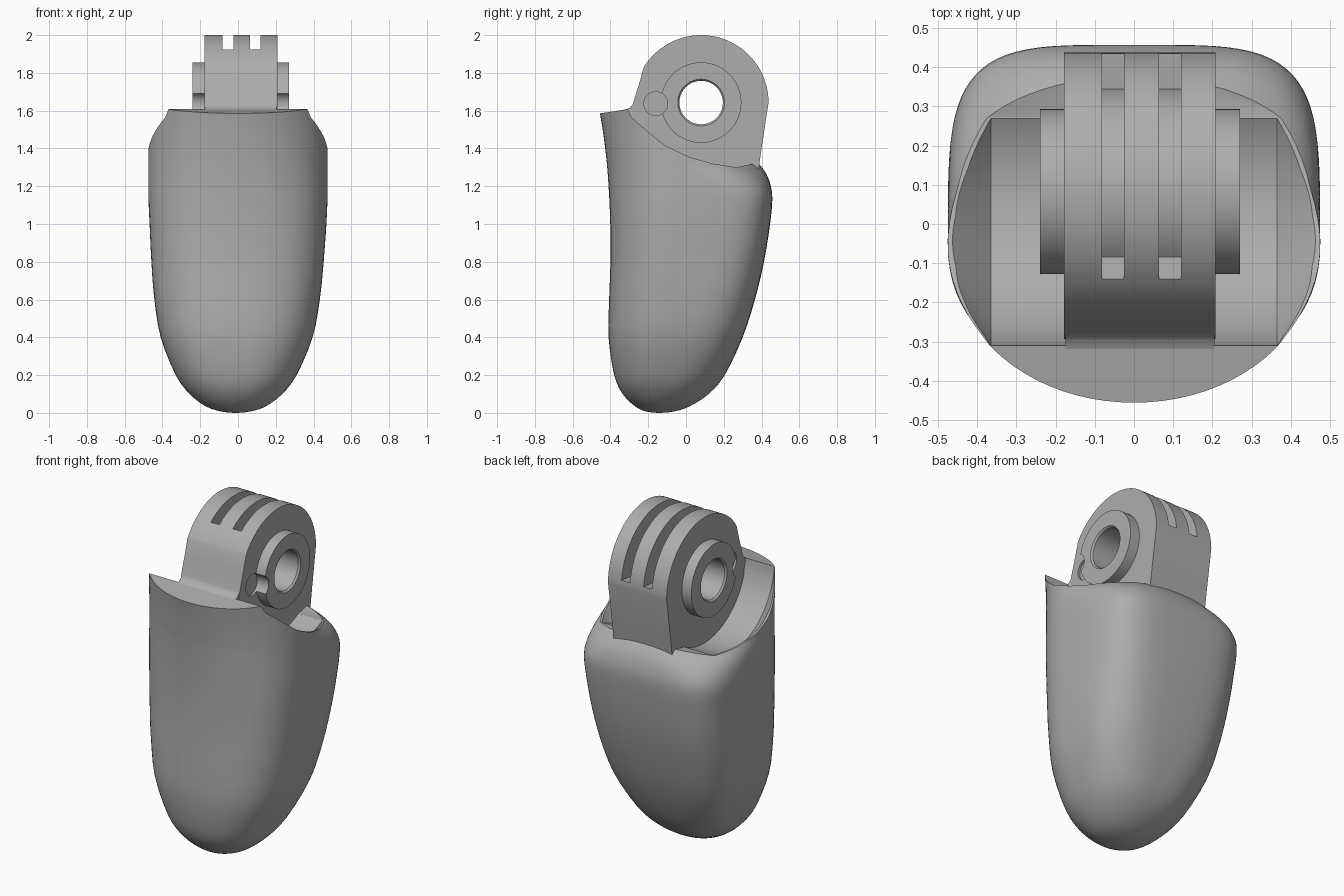
import bpy, bmesh
from math import sin, cos, pi, radians
from mathutils import Vector

cube = bpy.data.objects.get("Cube")
if cube:
    bpy.data.objects.remove(cube, do_unlink=True)

# One plain grey for the whole part
GREY = (0.42, 0.42, 0.42, 1)
mat = bpy.data.materials.new("plain grey")
mat.use_nodes = True
mat.diffuse_color = GREY
mat.node_tree.nodes["Principled BSDF"].inputs["Base Color"].default_value = GREY

PIVOT_Y, PIVOT_Z = 0.08, 1.643
MID_X = 0.015
SEG = 80


def loft(name, rings):
    """Skin a list of closed rings and cap both ends."""
    bm = bmesh.new()
    loops = [[bm.verts.new(p) for p in ring] for ring in rings]
    for a, b in zip(loops, loops[1:]):
        for i in range(len(a)):
            j = (i + 1) % len(a)
            bm.faces.new((a[i], a[j], b[j], b[i]))
    bm.faces.new(loops[0])
    bm.faces.new(loops[-1])
    bmesh.ops.recalc_face_normals(bm, faces=bm.faces)
    mesh = bpy.data.meshes.new(name)
    bm.to_mesh(mesh)
    bm.free()
    mesh.materials.append(mat)
    ob = bpy.data.objects.new(name, mesh)
    bpy.context.collection.objects.link(ob)
    return ob


def prism(name, outline, x0, x1):
    return loft(name, [[(x, y, z) for y, z in outline] for x in (x0, x1)])


def arc(r, start, end, n):
    steps = [radians(start + (end - start) * i / n) for i in range(n + 1)]
    return [(PIVOT_Y + r * cos(t), PIVOT_Z + r * sin(t)) for t in steps]


def revolve(name, profile, y=PIVOT_Y, z=PIVOT_Z):
    """Turn (x, radius) pairs around an axis parallel to x."""
    return loft(name, [[(x, y + r * cos(2 * pi * i / SEG), z + r * sin(2 * pi * i / SEG))
                        for i in range(SEG)] for x, r in profile])


def combine(ob, others, operation="DIFFERENCE"):
    for other in others:
        mod = ob.modifiers.new("cut", "BOOLEAN")
        mod.operation, mod.object, mod.solver = operation, other, "EXACT"
        bpy.context.view_layer.update()
        graph = bpy.context.evaluated_depsgraph_get()
        mesh = bpy.data.meshes.new_from_object(ob.evaluated_get(graph))
        ob.modifiers.clear()
        ob.data = mesh
        bpy.data.objects.remove(other, do_unlink=True)


def smooth(ob, angle):
    bpy.ops.object.select_all(action="DESELECT")
    bpy.context.view_layer.objects.active = ob
    ob.select_set(True)
    bpy.ops.object.shade_smooth_by_angle(angle=radians(angle))


# Tip shell: height, half width, front, back, squareness of front and back
keys = [(0, 0.01, -0.15, -0.13, 2, 2), (0.008, 0.08, -0.215, -0.06, 2, 2),
        (0.035, 0.16, -0.27, 0.02, 2.1, 2.1), (0.1, 0.245, -0.335, 0.12, 2.2, 2.3),
        (0.2, 0.32, -0.38, 0.205, 2.35, 2.6), (0.4, 0.402, -0.41, 0.3, 2.5, 3.1),
        (0.6, 0.438, -0.407, 0.365, 2.5, 3.5), (0.8, 0.456, -0.4, 0.413, 2.45, 3.9),
        (1.0, 0.468, -0.401, 0.445, 2.35, 4.2), (1.13, 0.474, -0.406, 0.457, 2.25, 4.3),
        (1.2, 0.475, -0.41, 0.449, 2.2, 3.8), (1.26, 0.475, -0.414, 0.428, 2.16, 3),
        (1.31, 0.475, -0.418, 0.393, 2.13, 2.3), (1.36, 0.475, -0.423, 0.345, 2.1, 2),
        (1.5, 0.475, -0.441, 0.3, 2.04, 2), (1.66, 0.475, -0.469, 0.3, 2, 2)]


def shell_ring(key):
    z, half, front, back, front_power, back_power = key
    mid = -0.05 - 0.09 * max(0, 1 - z / 0.6) ** 2
    ring = []
    for i in range(SEG):
        c, s = cos(2 * pi * i / SEG), sin(2 * pi * i / SEG)
        n, reach = (2 / back_power, back - mid) if s > 0 else (2 / front_power, front - mid)
        x = half * abs(c) ** n * (1 if c > 0 else -1)
        ring.append((x - 0.012 * max(0, 1 - z), mid + reach * abs(s) ** n, z))
    return ring


def spline(points, steps):
    """Smoothly fill in rows between the key rows."""
    p = [Vector(k) for k in points]
    p = [p[0]] + p + [p[-1]]
    rows = []
    for a, b, c, d in zip(p, p[1:], p[2:], p[3:]):
        for k in range(steps):
            t = k / steps
            rows.append(b + 0.5 * t * (c - a + t * (2 * a - 5 * b + 4 * c - d
                                                   + t * (3 * (b - c) + d - a))))
    return rows + [p[-1]]


shell = loft("tip_shell", [shell_ring(k) for k in spline(keys, 3)])

# Sloping rim, then the bowl that gives the joint clearance
rim = [(-0.6, 1.565), (-0.46, 1.585), (-0.31, 1.608), (-0.288, 1.565), (-0.24, 1.522),
       (-0.2, 1.487), (-0.11, 1.415), (0.02, 1.354), (0.14, 1.32), (0.27, 1.3), (0.38, 1.325),
       (0.6, 1.34), (0.6, 2.2), (-0.6, 2.2)]
combine(shell, [prism("rim_cutter", rim, -1, 1),
                revolve("bowl_cutter", [(-0.6, 0.14), (-0.365, 0.392), (0.365, 0.392), (0.6, 0.14)])])
smooth(shell, 32)

# Hinge: rounded knuckle running down into the shell
knuckle = arc(0.357, 0, 148, 48) + [(-0.246, 1.75), (-0.268, 1.68), (-0.283, 1.63), (-0.293, 1.58),
                                    (-0.293, 1.2), (0.37, 1.2), (0.387, 1.31), (0.4, 1.4)]
hinge = prism("hinge_knuckle", knuckle, MID_X - 0.193, MID_X + 0.193)
combine(hinge, [revolve("boss", [(MID_X + x, 0.213) for x in (-0.255, 0.255)])], "UNION")

# Fillet foot that blends the front of the knuckle into the lip
foot = [(-0.272, 1.66), (-0.283, 1.632), (-0.298, 1.615), (-0.32, 1.606), (-0.32, 1.55), (-0.25, 1.55)]
combine(hinge, [prism("foot", foot, MID_X - 0.19, MID_X + 0.19)], "UNION")

# Axle hole with chamfered mouths, side notches and two curved top slots
hole = [(-0.3, 0.162), (-0.245, 0.115), (0.245, 0.115), (0.3, 0.162)]
cutters = [revolve("axle_cutter", [(MID_X + x, r) for x, r in hole])]
for side in (-1, 1):
    ends = [(MID_X + side * x, 0.063) for x in (0.18, 0.35)]
    cutters.append(revolve("notch_cutter", ends, -0.16, 1.637))
for x in (-0.053, 0.092):
    track = arc(0.45, 6, 128, 40) + arc(0.266, 128, 6, 40)
    cutters.append(prism("slot_cutter", track, x - 0.028, x + 0.028))
combine(hinge, cutters)
smooth(hinge, 30)
